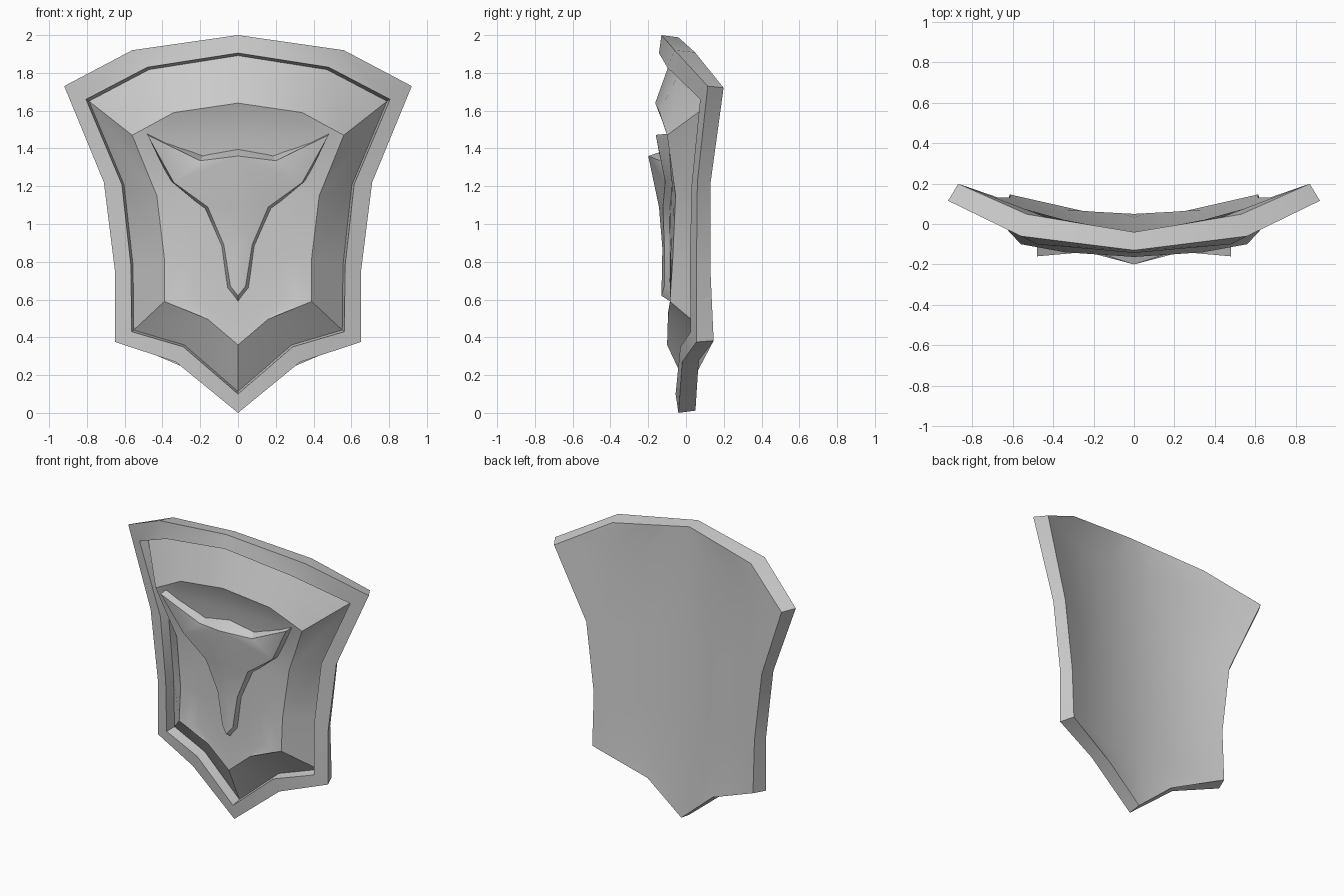
import bpy
import bmesh
from mathutils import Vector

cube = bpy.data.objects.get("Cube")
if cube:
    bpy.data.objects.remove(cube)

grey = bpy.data.materials.new("plain_grey")
grey.use_nodes = True
grey.diffuse_color = (0.6, 0.6, 0.6, 1)
grey.node_tree.nodes["Principled BSDF"].inputs["Base Color"].default_value = (0.6, 0.6, 0.6, 1)


def add_ring(bm, points):
    """Half outline of vertices, from top centre round the left side to bottom centre."""
    return [bm.verts.new(p) for p in points]


def bridge(bm, ring_a, ring_b):
    """Band of quads between two half outlines."""
    for i in range(len(ring_a) - 1):
        bm.faces.new((ring_a[i], ring_a[i + 1], ring_b[i + 1], ring_b[i]))


def fill(bm, ring, centre_y, steps=5):
    """Curved sheet inside a half outline, bowed from the centre line to the edge."""
    def row(start, end, curved):
        a, b = start, end.co
        verts = []
        for k in range(steps):
            t = k / steps
            p = a.lerp(b, t)
            if curved:
                p.y = a.y + (b.y - a.y) * t * t
            verts.append(bm.verts.new(p))
        return verts + [end]

    rows = [row(ring[0].co.copy(), ring[1], False)]
    for v in ring[2:-2]:
        z = v.co.z
        rows.append(row(Vector((0, centre_y(z), z)), v, True))
    rows.append(row(ring[-1].co.copy(), ring[-2], False))
    for upper, lower in zip(rows, rows[1:]):
        for k in range(steps):
            bm.faces.new((upper[k], upper[k + 1], lower[k + 1], lower[k]))
    # Split the end rows of the outline so they join the sheet
    for end_row in (rows[0], rows[-1]):
        pair = (end_row[0].co, end_row[-1].co)
        start = ring[0] if end_row is rows[0] else ring[-1]
        bmesh.ops.pointmerge(bm, verts=[start, end_row[0]], merge_co=pair[0])


def finish(bm, name):
    """Mirror the half, weld it and make a smooth-by-angle object."""
    bmesh.ops.remove_doubles(bm, verts=bm.verts[:], dist=0.0005)
    bmesh.ops.mirror(bm, geom=bm.verts[:] + bm.edges[:] + bm.faces[:],
                     axis='X', merge_dist=0.001)
    bmesh.ops.remove_doubles(bm, verts=bm.verts[:], dist=0.0005)
    bmesh.ops.recalc_face_normals(bm, faces=bm.faces[:])
    mesh = bpy.data.meshes.new(name)
    bm.to_mesh(mesh)
    bm.free()
    mesh.materials.append(grey)
    obj = bpy.data.objects.new(name, mesh)
    bpy.context.collection.objects.link(obj)
    bpy.ops.object.select_all(action='DESELECT')
    obj.select_set(True)
    bpy.context.view_layer.objects.active = obj
    bpy.ops.object.shade_smooth_by_angle()
    return obj


def back_y(z, x=0.0):
    return 0.05 - 0.045 * z + 0.3 * x * x


# Shield outlines: outer edge, inner edge of the rim, edge of the raised field
outer = [(0, -.13, 2), (.56, -.06, 1.92), (.92, .115, 1.73), (.71, .06, 1.22),
         (.65, .055, .74), (.65, .055, .375), (.33, -.02, .27), (0, -.04, 0)]
rim = [(0, -.143, 1.905), (.48, -.1, 1.83), (.805, .075, 1.66), (.615, .03, 1.21),
       (.567, .02, .78), (.563, .025, .43), (.29, -.03, .35), (0, -.055, .1)]
field = [(0, -.163, 1.64), (.34, -.14, 1.59), (.56, -.1, 1.47), (.43, -.055, 1.15),
         (.39, -.07, .82), (.39, -.085, .59), (.2, -.095, .53), (0, -.1, .36)]
# The back edge and the step inside the rim follow from those
back = [(x * .945, back_y(z, x * .945), z + .012 * (1 - z)) for x, y, z in outer]
step = [(x * .98, y + .07, 1 + (z - 1) * .985) for x, y, z in rim]

# Shield body: back sheet, edge, rim, step, sloped border and field
bm = bmesh.new()
rings = [add_ring(bm, r) for r in (back, outer, rim, step, field)]
for a, b in zip(rings, rings[1:]):
    bridge(bm, a, b)
fill(bm, rings[0], back_y)
fill(bm, rings[-1], lambda z: -0.085 - 0.012 * max(0, z - 0.6))
finish(bm, "shield_body")

# Emblem: winged wedge with a centre ridge
crest = [(0, -.2, 1.36), (.2, -.135, 1.335), (.48, -.16, 1.472), (.34, -.11, 1.22),
         (.16, -.122, 1.09), (.075, -.115, .89), (.04, -.115, .67), (0, -.13, .62)]
foot = [(0, -.08, 1.4), (.18, -.08, 1.367), (.482, -.07, 1.48), (.36, -.055, 1.23),
        (.18, -.07, 1.08), (.09, -.075, .88), (.06, -.075, .66), (0, -.075, .585)]
bm = bmesh.new()
top, base = add_ring(bm, crest), add_ring(bm, foot)
bridge(bm, top, base)
ridge = [bm.verts.new((0, -.143, 1.09)), bm.verts.new((0, -.125, .87))]
bm.faces.new((top[1], top[2], top[3]))
bm.faces.new((top[0], top[1], top[3]))
bm.faces.new((top[0], top[3], top[4]))
bm.faces.new((top[0], top[4], ridge[0]))
bm.faces.new((ridge[0], top[4], top[5], ridge[1]))
bm.faces.new((ridge[1], top[5], top[6], top[7]))
finish(bm, "emblem")
